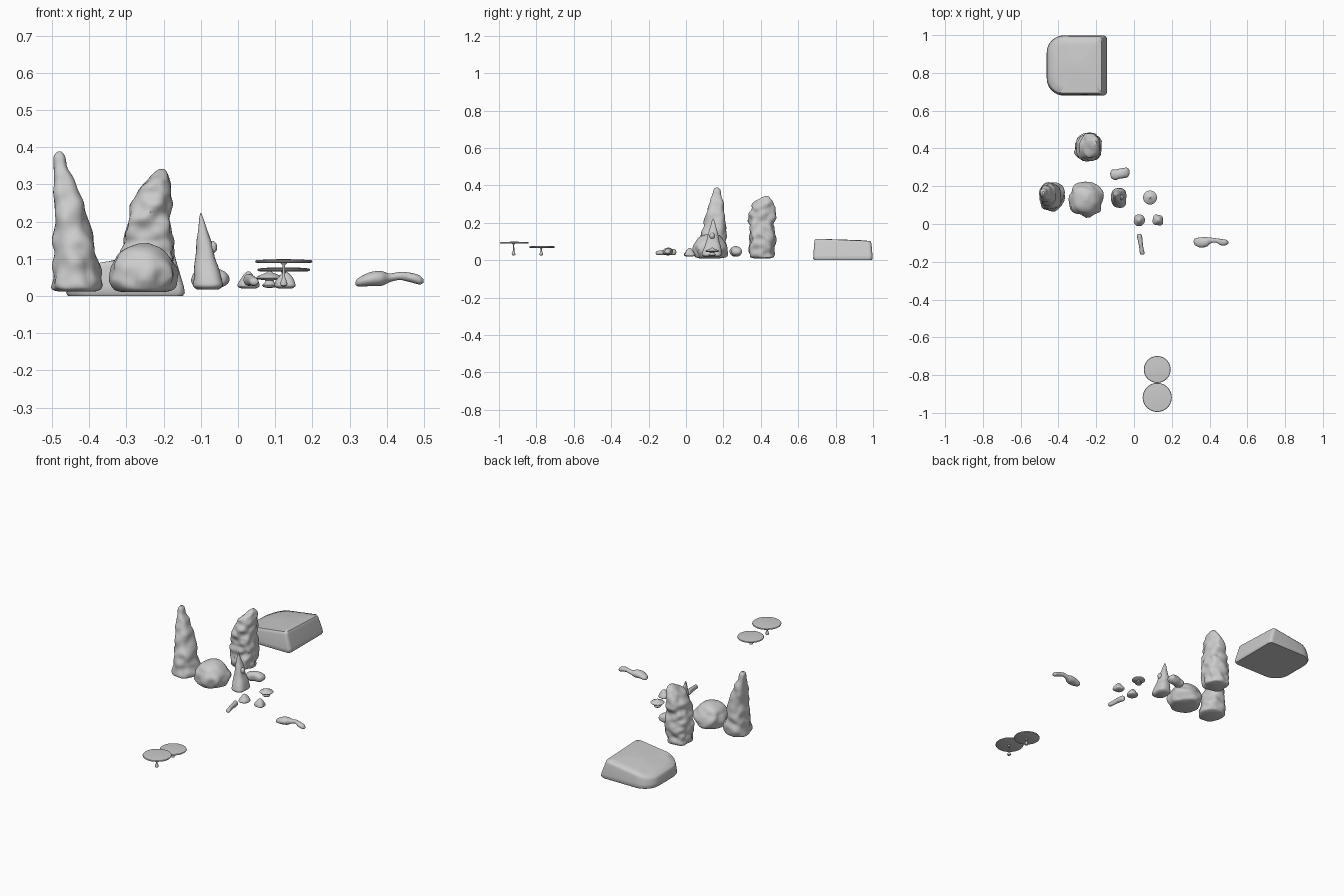
import bpy, bmesh, math
from mathutils import Vector, noise


def finish(name, bm, angle=40):
    bmesh.ops.recalc_face_normals(bm, faces=bm.faces)
    me = bpy.data.meshes.new(name)
    bm.to_mesh(me)
    bm.free()
    ob = bpy.data.objects.new(name, me)
    bpy.context.collection.objects.link(ob)
    bpy.ops.object.select_all(action='DESELECT')
    ob.select_set(True)
    bpy.context.view_layer.objects.active = ob
    bpy.ops.object.shade_smooth_by_angle(angle=math.radians(angle))
    return ob


def skin(bm, rings):
    # bridge consecutive vertex rings and cap both ends
    loops = [[bm.verts.new(p) for p in r] for r in rings]
    n = len(loops[0])
    for a, b in zip(loops, loops[1:]):
        for i in range(n):
            bm.faces.new((a[i], a[(i + 1) % n], b[(i + 1) % n], b[i]))
    bm.faces.new(loops[0])
    bm.faces.new(loops[-1])


def catmull(rows, steps):
    out = []
    for i in range(len(rows) - 1):
        p = [rows[max(0, min(len(rows) - 1, i + k))] for k in (-1, 0, 1, 2)]
        for s in range(steps):
            t = s / steps
            out.append([0.5 * (2 * b + (c - a) * t + (2 * a - 5 * b + 4 * c - d) * t * t
                               + (3 * b - a - 3 * c + d) * t ** 3) for a, b, c, d in zip(*p)])
    return out + [list(rows[-1])]


def loft(name, rows, axis='z', amp=0.0, freq=20, power=2.0, steps=6, sides=40, seed=0):
    # rows: position along axis, two centre coordinates, two radii
    bm = bmesh.new()
    rings = []
    for t, a, b, ra, rb in catmull(rows, steps):
        ring = []
        for k in range(sides):
            th = 2 * math.pi * k / sides
            c, s = math.cos(th), math.sin(th)
            u = math.copysign(abs(c) ** (2 / power), c) * ra
            v = math.copysign(abs(s) ** (2 / power), s) * rb
            q = Vector((a + u, b + v, t))
            f = 1 + amp * noise.noise(q * freq + Vector((seed * 7.3, seed * 3.1, 0)))
            pa, pb = a + u * f, b + v * f
            ring.append({'z': (pa, pb, t), 'x': (t, pa, pb), 'y': (pa, t, pb)}[axis])
        rings.append(ring)
    skin(bm, rings)
    return finish(name, bm)


def lathe(name, x, y, profile, sides=40):
    return loft(name, [(z, x, y, r, r) for r, z in profile], steps=1, sides=sides)


def slab(name):
    # outline with rounded left corners, tight right corners
    x0, x1, y0, y1 = -0.462, -0.143, 0.68, 0.998
    outline = []
    for cx, cy, r, start in ((x1, y1, .02, 0), (x0, y1, .09, 90), (x0, y0, .09, 180), (x1, y0, .02, 270)):
        ox = cx - r if cx == x1 else cx + r
        oy = cy - r if cy == y1 else cy + r
        for k in range(9):
            a = math.radians(start + k * 90 / 8)
            outline.append((ox + r * math.cos(a), oy + r * math.sin(a)))
    cx, cy = -0.31, 0.84

    def top(x, y):
        t = max(0, (-0.18 - x) / 0.28)
        return 0.113 - 0.055 * t * t - 0.012 * max(0, (y - 0.85) / 0.14) + 0.004 * noise.noise(Vector((x, y, 0)) * 12)

    rings = [[(cx + (x - cx) * .97, cy + (y - cy) * .97, 0.0) for x, y in outline],
             [(x, y, 0.008) for x, y in outline],
             [(cx + (x - cx) * .985, cy + (y - cy) * .995, 0.025) for x, y in outline]]
    for s, drop in ((.93, .016), (.915, .006), (.89, 0), (.7, 0), (.5, 0), (.3, 0), (.1, 0)):
        ring = []
        for x, y in outline:
            # the right side leans more than the others
            sx = s * (.92 if x > cx else 1.04) if s > .8 else s
            sy = min(1, s * 1.035) if s > .8 else s
            px, py = cx + (x - cx) * sx, cy + (y - cy) * sy
            ring.append((px, py, top(px, py) - drop))
        rings.append(ring)
    bm = bmesh.new()
    skin(bm, rings)
    return finish(name, bm, 50)


slab("flat_slab")

# large rocks
loft("tall_rock_left", [
    (.012, -.435, .145, .045, .055), (.022, -.436, .145, .062, .070), (.06, -.434, .146, .063, .072),
    (.12, -.441, .147, .054, .068), (.20, -.450, .153, .046, .055), (.26, -.458, .158, .037, .046),
    (.31, -.467, .162, .028, .036), (.345, -.477, .165, .018, .026), (.375, -.480, .165, .015, .020),
    (.388, -.480, .165, .006, .008)], amp=.22, freq=22, power=2.6, steps=8, seed=1)
loft("tall_rock_back", [
    (.010, -.243, .408, .040, .045), (.022, -.243, .408, .060, .066), (.07, -.243, .408, .066, .070),
    (.12, -.243, .407, .067, .068), (.16, -.242, .407, .062, .066), (.20, -.240, .406, .056, .068),
    (.25, -.233, .408, .050, .066), (.29, -.222, .410, .040, .060), (.315, -.213, .416, .028, .048),
    (.332, -.207, .425, .017, .026), (.342, -.205, .430, .006, .010)], amp=.25, freq=26, power=2.6, steps=8, seed=2)
loft("boulder", [
    (.010, -.255, .13, .052, .052), (.018, -.255, .13, .078, .080), (.045, -.254, .13, .088, .090),
    (.08, -.255, .13, .085, .086), (.11, -.256, .132, .066, .070), (.130, -.254, .135, .043, .050),
    (.142, -.252, .138, .012, .015)], amp=.16, freq=22, power=2.5, steps=8, seed=3)

# pointed rock with a small knob
loft("spike_rock", [
    (.018, -.080, .14, .030, .042), (.028, -.080, .14, .041, .053), (.05, -.082, .14, .037, .050),
    (.09, -.087, .142, .029, .038), (.14, -.091, .144, .021, .027), (.18, -.095, .145, .012, .016),
    (.21, -.099, .145, .005, .007), (.223, -.100, .145, .001, .001)], amp=.12, power=2.6, seed=4)
loft("spike_knob", [
    (.112, -.075, .14, .006, .006), (.122, -.070, .14, .012, .013), (.138, -.068, .14, .011, .012),
    (.148, -.068, .14, .003, .003)], amp=.15, sides=20, seed=5)

# low stones
loft("side_stone", [
    (-.126, .265, .042, .003, .003), (-.118, .264, .043, .022, .018), (-.095, .262, .045, .029, .026),
    (-.07, .268, .047, .027, .027), (-.04, .272, .046, .027, .022), (-.027, .274, .045, .016, .012),
    (-.023, .275, .045, .003, .003)], axis='x', amp=.15, freq=30, power=2.4, seed=6)
for i, x in enumerate((.028, .127)):
    loft("small_stone_%d" % (i + 1), [
        (.020, x, .02, .018, .018), (.026, x, .02, .029, .028), (.038, x, .02, .026, .026),
        (.052, x, .02, .017, .018), (.062, x, .02, .008, .009), (.066, x, .02, .002, .002)],
        amp=.2, freq=35, power=2.3, sides=28, seed=7 + i)
loft("long_pebble", [
    (-.162, .044, .038, .003, .003), (-.155, .044, .038, .012, .010), (-.12, .038, .042, .011, .014),
    (-.09, .033, .043, .012, .014), (-.06, .028, .043, .014, .016), (-.052, .027, .042, .004, .004)],
    axis='y', amp=.15, freq=30, sides=24, seed=9)
loft("wavy_log", [
    (.316, -.092, .034, .004, .004), (.324, -.094, .037, .018, .011), (.355, -.098, .045, .027, .019),
    (.385, -.095, .047, .025, .020), (.408, -.087, .049, .015, .012), (.435, -.087, .054, .012, .011),
    (.462, -.096, .050, .017, .013), (.488, -.098, .043, .014, .012), (.499, -.098, .040, .004, .004)],
    axis='x', amp=.08, freq=25, sides=28, seed=10)

# little pointed mushroom
lathe("small_mushroom", .085, .14, [
    (.008, .022), (.017, .024), (.020, .029), (.013, .036), (.010, .042), (.034, .045), (.037, .048),
    (.033, .053), (.018, .059), (.008, .063), (.003, .068), (.001, .071)], 32)

# two thin parasol discs on stems
for i, (y, r, z) in enumerate(((-.77, .071, .068), (-.918, .077, .090))):
    lathe("parasol_disc_%d" % (i + 1), .123, y, [
        (.002, z - .002), (r * .9, z - .002), (r * .98, z), (r, z + .003), (r * .97, z + .006),
        (r * .6, z + .008), (r * .1, z + .009)], 48)
    lathe("parasol_stem_%d" % (i + 1), .123, y - .004, [
        (.003, .025), (.009, .028), (.010, .034), (.007, .042), (.004, .050), (.0035, z - .008), (.010, z)], 20)
